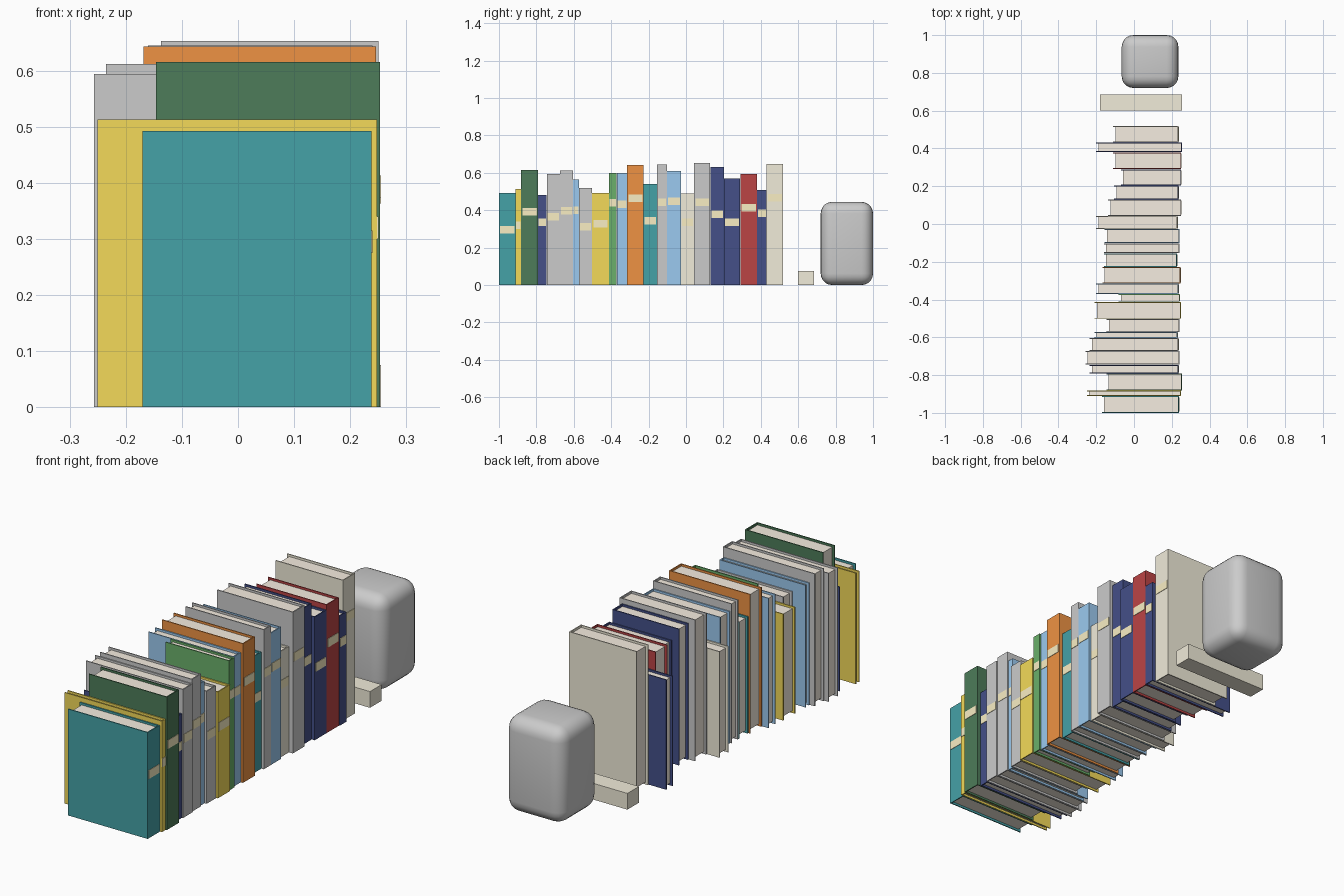
import bpy, bmesh

if "Cube" in bpy.data.objects:
    bpy.data.objects.remove(bpy.data.objects["Cube"])

COLORS = {
    "teal": (0.06, 0.36, 0.39), "yellow": (0.9, 0.7, 0.1), "dark_green": (0.075, 0.2, 0.1),
    "navy": (0.058, 0.08, 0.25), "blue": (0.33, 0.59, 0.87), "green": (0.145, 0.435, 0.145),
    "orange": (0.86, 0.29, 0.057), "red": (0.5, 0.058, 0.06), "beige": (0.88, 0.84, 0.7),
    "paper": (0.92, 0.85, 0.75), "label": (0.95, 0.86, 0.55),
}
mats = {}
for key, rgb in COLORS.items():
    mats[key] = bpy.data.materials.new(key)
    mats[key].diffuse_color = (*rgb, 1)


def prism(name, outline, z0, z1, color=None):
    """Extrude a flat xy outline from z0 up to z1."""
    bm = bmesh.new()
    face = bm.faces.new([bm.verts.new((x, y, z0)) for x, y in outline])
    top = bmesh.ops.extrude_face_region(bm, geom=[face])["geom"]
    verts = [v for v in top if isinstance(v, bmesh.types.BMVert)]
    bmesh.ops.translate(bm, verts=verts, vec=(0, 0, z1 - z0))
    bmesh.ops.recalc_face_normals(bm, faces=bm.faces)
    mesh = bpy.data.meshes.new(name)
    bm.to_mesh(mesh)
    bm.free()
    obj = bpy.data.objects.new(name, mesh)
    bpy.context.collection.objects.link(obj)
    if color:
        mesh.materials.append(mats[color])
    return obj


def box(name, x0, x1, y0, y1, z0, z1, color=None):
    return prism(name, [(x0, y0), (x1, y0), (x1, y1), (x0, y1)], z0, z1, color)


def book(i, color, y0, y1, x0, x1, h, label_z):
    t = 0.005       # board thickness
    # U-shaped cover: two boards and the spine
    cover = [(x0, y0), (x1, y0), (x1, y1), (x0, y1),
             (x0, y1 - t), (x1 - t, y1 - t), (x1 - t, y0 + t), (x0, y0 + t)]
    prism(f"book_{i:02d}_cover", cover, 0, h, color)
    # page block, set back from the cover edges
    box(f"book_{i:02d}_pages", x0 + 0.012, x1 - t, y0 + t, y1 - t, 0.01, h - 0.01, "paper")
    # spine label
    m = (y1 - y0) * 0.07
    box(f"book_{i:02d}_label", x1 - 0.002, x1 + 0.002, y0 + m, y1 - m,
        label_z - 0.02, label_z + 0.02, "label")


# colour, far y, fore-edge x, spine x, height, label height
BOOKS = [
    ("teal", -0.911, -0.17, 0.238, 0.492, 0.295),
    ("yellow", -0.882, -0.25, 0.248, 0.513, 0.32),
    ("dark_green", -0.791, -0.146, 0.253, 0.615, 0.393),
    ("navy", -0.745, -0.235, 0.235, 0.482, 0.336),
    (None, -0.673, -0.257, 0.24, 0.594, 0.365),
    (None, -0.604, -0.235, 0.235, 0.612, 0.398),
    ("blue", -0.572, -0.21, 0.23, 0.565, 0.40),
    (None, -0.502, -0.145, 0.24, 0.52, 0.313),
    ("yellow", -0.412, -0.208, 0.248, 0.492, 0.328),
    ("green", -0.37, -0.082, 0.242, 0.6, 0.44),
    ("blue", -0.315, -0.2, 0.235, 0.6, 0.433),
    ("orange", -0.227, -0.168, 0.246, 0.643, 0.463),
    ("teal", -0.155, -0.16, 0.228, 0.54, 0.343),
    (None, -0.102, -0.16, 0.24, 0.645, 0.443),
    ("blue", -0.027, -0.155, 0.24, 0.61, 0.448),
    ("beige", 0.043, -0.2, 0.23, 0.49, 0.335),
    (None, 0.13, -0.137, 0.25, 0.653, 0.443),
    ("navy", 0.203, -0.105, 0.235, 0.63, 0.378),
    ("navy", 0.29, -0.07, 0.25, 0.57, 0.335),
    ("red", 0.38, -0.11, 0.25, 0.593, 0.413),
    ("navy", 0.431, -0.2, 0.253, 0.508, 0.383),
    ("beige", 0.519, -0.11, 0.235, 0.648, 0.468),
]
y = -1.0
for i, (color, y_far, x0, x1, h, label_z) in enumerate(BOOKS, 1):
    book(i, color, y + 0.0005, y_far - 0.0005, x0, x1, h, label_z)
    y = y_far

# low block lying behind the row
box("lying_block", -0.18, 0.255, 0.60, 0.685, 0, 0.075, "beige")

# soft-edged bookend
end = box("bookend", -0.065, 0.235, 0.72, 1.0, 0, 0.445)
bevel = end.modifiers.new("round", "BEVEL")
bevel.width = 0.062
bevel.segments = 5
bpy.context.view_layer.objects.active = end
end.select_set(True)
bpy.ops.object.modifier_apply(modifier="round")
bpy.ops.object.shade_smooth_by_angle()

for m in bpy.data.materials:
    if m.users and not m.is_grease_pencil:
        m.use_nodes = True
        m.node_tree.nodes["Principled BSDF"].inputs["Base Color"].default_value = m.diffuse_color
